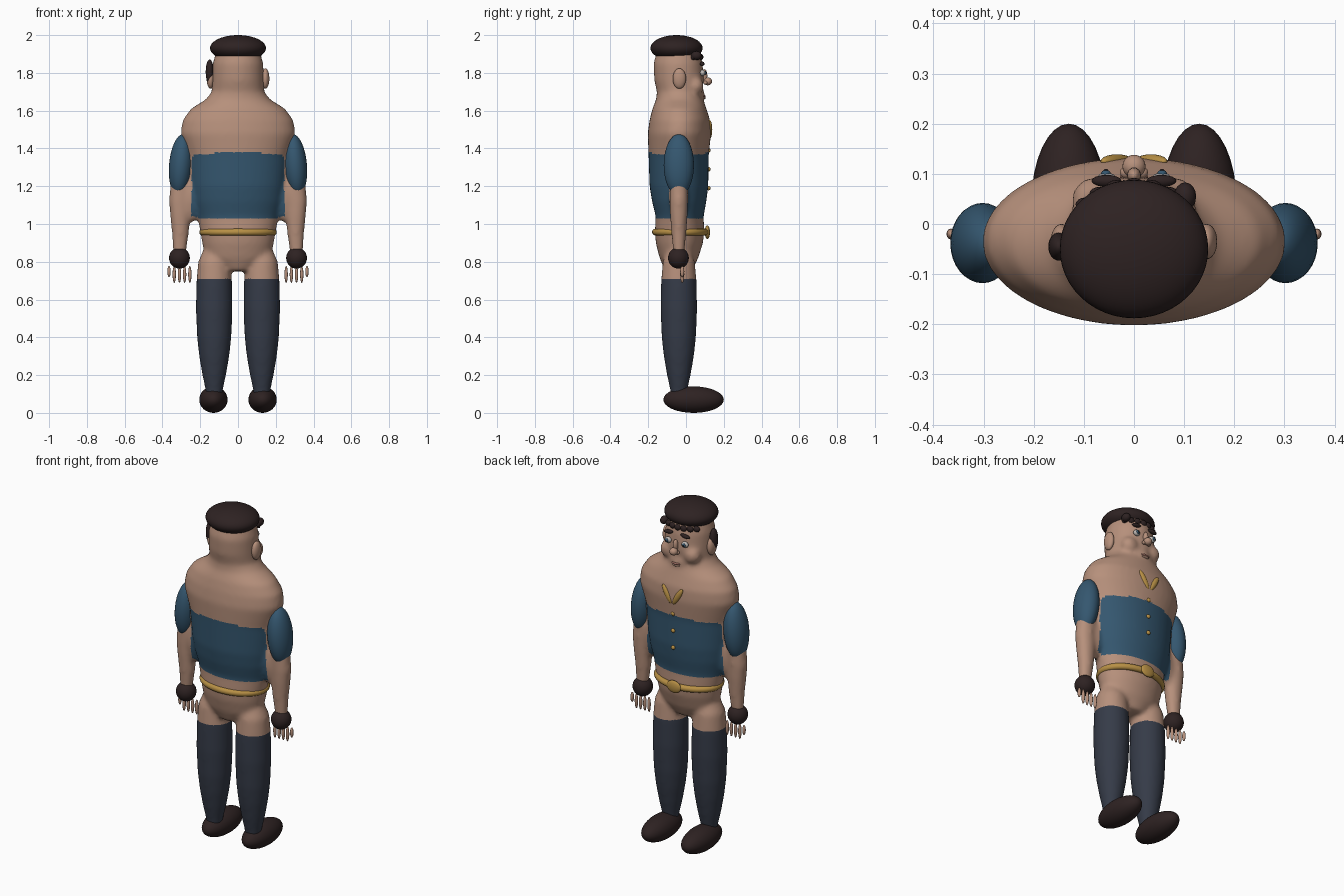
import bpy, bmesh, math
from mathutils import Matrix, Vector, Euler

cube = bpy.data.objects.get("Cube")
if cube:
    bpy.data.objects.remove(cube)


def material(name, rgb):
    m = bpy.data.materials.new(name)
    m.use_nodes = True
    m.diffuse_color = (*rgb, 1)
    m.node_tree.nodes["Principled BSDF"].inputs["Base Color"].default_value = (*rgb, 1)
    return m


SKIN = material("skin", (0.47, 0.28, 0.2))
BLUE = material("shirt_blue", (0.035, 0.095, 0.16))
SLATE = material("trouser_slate", (0.036, 0.044, 0.065))
DARK = material("dark_brown", (0.027, 0.016, 0.016))
GOLD = material("gold", (0.48, 0.28, 0.06))
WHITE = material("eye_white", (0.5, 0.47, 0.45))
LIP = material("lip", (0.33, 0.15, 0.12))


def finish(bm, name, *mats):
    mesh = bpy.data.meshes.new(name)
    bm.to_mesh(mesh)
    bm.free()
    for m in mats:
        mesh.materials.append(m)
    for p in mesh.polygons:
        p.use_smooth = True
    ob = bpy.data.objects.new(name, mesh)
    bpy.context.collection.objects.link(ob)
    return ob


def add_ball(bm, centre, radii, rot=(0, 0, 0), seg=32):
    turn = Euler([math.radians(a) for a in rot])
    mat = Matrix.LocRotScale(Vector(centre), turn, Vector(radii))
    bmesh.ops.create_uvsphere(bm, u_segments=seg, v_segments=seg // 2, radius=1, matrix=mat)


def ball(name, mat, centre, radii, rot=(0, 0, 0), seg=32):
    bm = bmesh.new()
    add_ball(bm, centre, radii, rot, seg)
    return finish(bm, name, mat)


def pair(name, mat, centre, radii, rot=(0, 0, 0), seg=32):
    for side, s in (("left", 1), ("right", -1)):
        x, y, z = centre
        ball(f"{side}_{name}", mat, (s * x, y, z), radii, (rot[0], s * rot[1], s * rot[2]), seg)


def add_loft(bm, sections, seg=40):
    """Closed tube through elliptical sections (z, cx, cy, rx, ry)."""
    rings = []
    for z, cx, cy, rx, ry in sections:
        rings.append([bm.verts.new((cx + rx * math.cos(t), cy + ry * math.sin(t), z))
                      for t in (2 * math.pi * i / seg for i in range(seg))])
    for a, b in zip(rings, rings[1:]):
        for i in range(seg):
            j = (i + 1) % seg
            bm.faces.new((a[i], a[j], b[j], b[i]))
    bm.faces.new(rings[0][::-1])
    bm.faces.new(rings[-1])


# Body: torso, head and limbs fused into one soft skin
TORSO = [  # z, half width, back y, front y
    (0.75, .08, -.11, .03), (0.82, .17, -.14, .065), (0.9, .19, -.16, .09),
    (0.96, .2, -.165, .097), (1.04, .215, -.16, .093), (1.12, .238, -.18, .108),
    (1.2, .25, -.193, .118), (1.36, .265, -.198, .12), (1.48, .305, -.203, .133),
    (1.55, .293, -.193, .128), (1.61, .25, -.178, .108), (1.66, .17, -.158, .092),
    (1.7, .139, -.154, .085), (1.76, .137, -.168, .095), (1.85, .134, -.172, .088),
    (1.93, .11, -.15, .07)]
LEG = [(.08, .04), (.14, .05), (.2, .063), (.3, .08), (.4, .091), (.55, .097),
       (.7, .094), (.8, .085), (.88, .05)]
ARM = [(.84, .31, .034), (.95, .305, .045), (1.05, .306, .054), (1.12, .31, .056),
       (1.25, .3, .055), (1.4, .28, .05)]

bm = bmesh.new()
add_loft(bm, [(z, 0, (a + b) / 2, w, (b - a) / 2) for z, w, a, b in TORSO])
for s in (1, -1):
    add_loft(bm, [(z, s * .126, -.038, r, r) for z, r in LEG])
    add_loft(bm, [(z, s * x, -.038, r, r * .88) for z, x, r in ARM])
    add_ball(bm, (s * .245, -.04, 1.14), (.06, .05, .13))
    add_ball(bm, (s * .075, .05, 1.73), (.05, .045, .05))   # cheeks
add_ball(bm, (0, .05, 1.685), (.07, .05, .045))             # chin
body = finish(bm, "body", SKIN, BLUE, SLATE)
fuse = body.modifiers.new("fuse", "REMESH")
fuse.mode = "VOXEL"
fuse.voxel_size = 0.011
fuse.use_smooth_shade = True
soft = body.modifiers.new("soften", "SMOOTH")
soft.factor = 0.5
soft.iterations = 12
bpy.context.view_layer.update()
fused = bpy.data.meshes.new_from_object(body.evaluated_get(bpy.context.evaluated_depsgraph_get()))
body.modifiers.clear()
body.data = fused
fused.materials.clear()
for m in (SKIN, BLUE, SLATE):
    fused.materials.append(m)
for p in fused.polygons:
    x, y, z = p.center
    p.use_smooth = True
    shirt = abs(x) < 0.245 and 1.03 + 0.25 * max(0, abs(x) - .2) < z < 1.38 - 0.3 * x * x
    p.material_index = 2 if z < 0.71 else 1 if shirt else 0

# Sleeves, gloves, shoes
pair("sleeve", BLUE, (.302, -.038, 1.312), (.063, .08, .165), (0, -5, 0))
pair("glove", DARK, (.31, -.04, .82), (.055, .055, .056))
pair("shoe", DARK, (.13, .04, .07), (.075, .16, .07))

# Fingers
for i in range(5):
    drop = 0.0 if i < 4 else 0.015
    pair(f"finger_{i + 1}", SKIN, (.255 + .0275 * i, -.02, .733 + drop),
         (.009, .011, .045 - drop), (0, 0, 0), 12)

# Belt and buckle
bm = bmesh.new()
N, M = 64, 12
grid = []
for i in range(N):
    t = 2 * math.pi * i / N
    c, s = math.cos(t), math.sin(t)
    grid.append([bm.verts.new(((.188 + .017 * math.cos(u)) * c,
                               -.03 + (.133 + .017 * math.cos(u)) * s,
                               .957 + .018 * math.sin(u)))
                 for u in (2 * math.pi * k / M for k in range(M))])
for i in range(N):
    for k in range(M):
        a, b = grid[i], grid[(i + 1) % N]
        bm.faces.new((a[k], b[k], b[(k + 1) % M], a[(k + 1) % M]))
finish(bm, "belt", GOLD)
ball("buckle", GOLD, (0, .113, .957), (.045, .014, .036))

# Collar leaves and shirt buttons
pair("collar_leaf", GOLD, (.034, .125, 1.5), (.017, .014, .058), (0, 30, 0))
for i, z in enumerate((1.39, 1.29, 1.19)):
    ball(f"button_{i + 1}", GOLD, (0, .12, z), (.012, .01, .012), seg=16)

# Cap with fringe tufts
ball("cap", DARK, (0, -.05, 1.931), (.148, .138, .069), seg=48)
for i in range(7):
    t = math.radians(42 + 16 * i)
    ball(f"fringe_{i + 1}", DARK, (.13 * math.cos(t), -.04 + .118 * math.sin(t), 1.884),
         (.02, .014, .017), seg=16)
ball("side_tuft", DARK, (.102, .055, 1.892), (.022, .028, .023), seg=16)

# Ears and one side lock
pair("ear", SKIN, (.145, -.035, 1.77), (.021, .035, .054))
ball("side_lock", DARK, (-.15, -.045, 1.805), (.021, .028, .066))

# Face
pair("eyebrow", DARK, (.055, .086, 1.848), (.03, .012, .011), (0, 8, 0), 16)
pair("eye", WHITE, (.055, .088, 1.8), (.021, .015, .017), seg=16)
pair("iris", BLUE, (.056, .1, 1.8), (.01, .008, .011), seg=16)
pair("pupil", DARK, (.056, .106, 1.8), (.005, .004, .006), seg=12)
ball("nose_bridge", SKIN, (0, .097, 1.785), (.014, .016, .035), seg=16)
ball("nose_tip", SKIN, (0, .115, 1.755), (.023, .023, .021), seg=24)
pair("nostril", SKIN, (.016, .103, 1.748), (.012, .012, .01), seg=12)
ball("upper_lip", LIP, (0, .094, 1.677), (.028, .01, .007), seg=16)
ball("lower_lip", SKIN, (0, .094, 1.667), (.023, .01, .007), seg=16)
